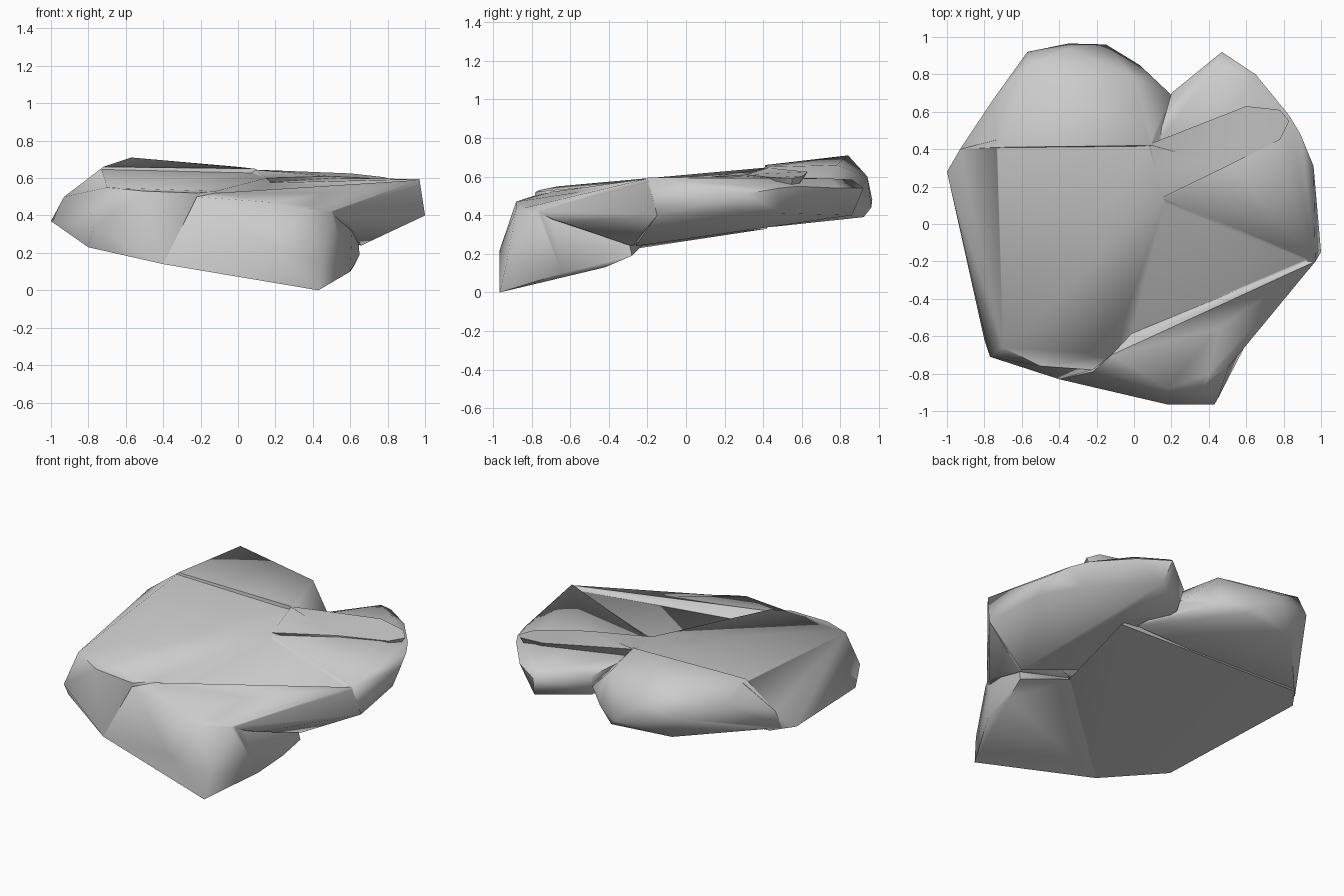
import bpy, bmesh, math


def lump(name, pts):
    """Faceted rock lump: the convex hull of a few corner points."""
    bm = bmesh.new()
    for p in pts:
        bm.verts.new(p)
    res = bmesh.ops.convex_hull(bm, input=bm.verts)
    junk = {v for v in res["geom_interior"] + res["geom_unused"]
            if isinstance(v, bmesh.types.BMVert)}
    bmesh.ops.delete(bm, geom=list(junk), context='VERTS')
    bmesh.ops.recalc_face_normals(bm, faces=bm.faces)
    me = bpy.data.meshes.new(name)
    bm.to_mesh(me)
    bm.free()
    ob = bpy.data.objects.new(name, me)
    bpy.context.collection.objects.link(ob)
    return ob


# left slab: gently tilted top, thin underside
slab = lump("rock_slab", [
    (-.70, -.66, .55), (-.50, -.76, .53), (-.22, -.78, .52), (-.12, -.70, .53),
    (-.08, -.50, .545), (.15, .14, .60), (.09, .45, .63), (-.73, .45, .65),
    (-.93, .40, .50), (-1.0, .28, .37), (-.77, -.71, .34), (-.80, -.62, .23),
    (-.40, -.83, .14), (.33, -.22, .27), (.45, .42, .33), (-.90, .42, .37)])

# back lump: a little higher, rounded off towards the rear
back = lump("back_lump", [
    (-.72, .41, .66), (.09, .42, .65), (-.57, .84, .71), (.0, .78, .66),
    (-.35, .94, .60), (-.15, .96, .44), (-.35, .965, .48), (-.57, .92, .55),
    (-.75, .67, .60), (-.93, .40, .50), (-.95, .36, .38), (-.50, .86, .39),
    (-.10, .92, .39), (.03, .85, .45), (.08, .79, .50), (.20, .69, .47),
    (.35, .45, .34)])

# front block: the thick corner that reaches the ground
front = lump("front_block", [
    (-.12, -.70, .52), (.62, -.36, .55), (.18, -.88, .47), (-.22, -.79, .50),
    (.18, -.965, .22), (.43, -.965, .0), (.45, -.93, .15), (.36, -.88, .43),
    (.50, -.78, .42), (.60, -.64, .10), (.62, -.42, .13), (.65, -.28, .19),
    (.33, -.20, .27), (-.40, -.83, .14)])

# shoulder: carries the front block's crest out to the right-hand point
shoulder = lump("shoulder", [
    (-.12, -.70, .52), (.97, -.20, .59), (.36, -.87, .43), (.50, -.77, .42),
    (.60, -.63, .36), (.66, -.28, .24), (1.0, -.15, .40), (.33, -.20, .28)])

# recess floor: sunken triangle behind the crest
floor = lump("recess_floor", [
    (.15, .14, .575), (.97, -.20, .57), (-.12, -.68, .45), (.90, -.20, .45),
    (.33, -.20, .29), (-.15, -.60, .30), (.10, .20, .40)])

# right lump: the lobe beyond the notch
right = lump("right_lump", [
    (.97, -.20, .595), (.15, .14, .575), (.12, .42, .58), (.50, .33, .60),
    (.20, .70, .54), (.44, .86, .585), (.47, .92, .54), (.65, .80, .54),
    (.62, .74, .59), (.83, .58, .55), (.89, .48, .54), (.96, .31, .51),
    (1.0, -.15, .40), (.95, .25, .42), (.83, .50, .41), (.50, .86, .40),
    (.22, .66, .40), (.66, -.26, .24), (.33, -.10, .29), (.50, .42, .34)])

# raised ridge lying across the right lump
ridge = lump("ridge", [
    (.09, .43, .645), (.60, .63, .625), (.78, .61, .605), (.83, .55, .59),
    (.78, .45, .595), (.50, .31, .61), (.15, .14, .60), (.40, .40, .45),
    (.75, .54, .48), (.0, .30, .50)])

# weld the lumps into one rock
others = [back, front, shoulder, floor, right, ridge]
for o in others:
    m = slab.modifiers.new("join_" + o.name, 'BOOLEAN')
    m.operation = 'UNION'
    m.solver = 'EXACT'
    m.object = o
bpy.context.view_layer.update()
dg = bpy.context.evaluated_depsgraph_get()
merged = bpy.data.meshes.new_from_object(slab.evaluated_get(dg))
slab.modifiers.clear()
slab.data = merged
for o in others:
    bpy.data.objects.remove(o)

# soft shading on the rounded corners, crisp break lines elsewhere
bpy.context.view_layer.objects.active = slab
slab.select_set(True)
bpy.ops.object.shade_smooth_by_angle(angle=math.radians(62))
